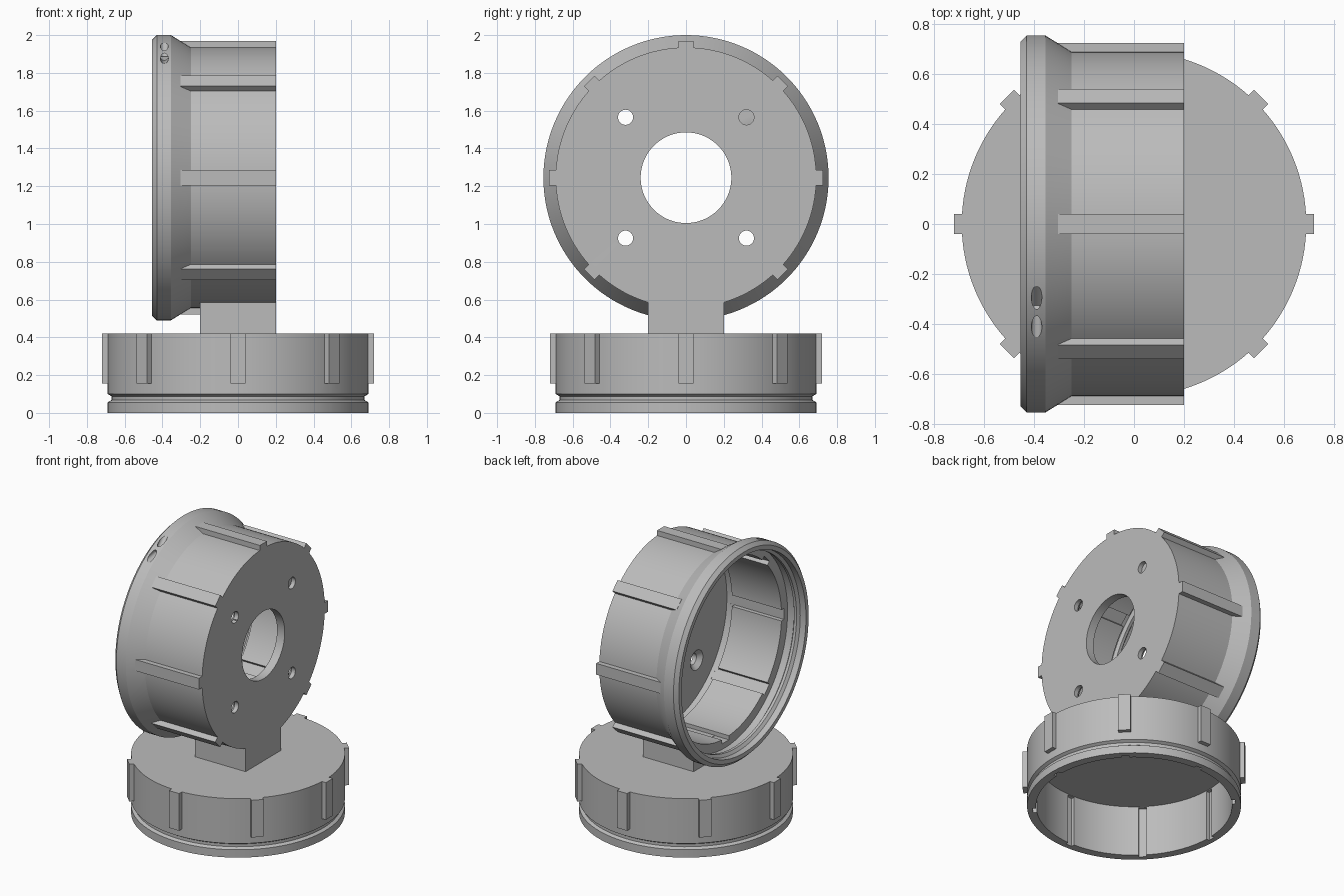
import bpy, bmesh, math
from mathutils import Matrix, Vector

cube = bpy.data.objects.get("Cube")
if cube:
    bpy.data.objects.remove(cube, do_unlink=True)

grey = bpy.data.materials.new("mid grey")
grey.use_nodes = True
grey.diffuse_color = (0.5, 0.5, 0.5, 1)
grey.node_tree.nodes["Principled BSDF"].inputs["Base Color"].default_value = (0.5, 0.5, 0.5, 1)

SEGS = 128
CENTRE = 1.245
# Local z of the housing becomes world x
TILT = Matrix.Translation((0, 0, CENTRE)) @ Matrix.Rotation(math.pi / 2, 4, 'Y')
FLAT = Matrix.Identity(4)


def finish(name, bm, matrix=FLAT):
    bmesh.ops.transform(bm, matrix=matrix, verts=bm.verts)
    bmesh.ops.recalc_face_normals(bm, faces=bm.faces)
    mesh = bpy.data.meshes.new(name)
    bm.to_mesh(mesh)
    bm.free()
    mesh.materials.append(grey)
    obj = bpy.data.objects.new(name, mesh)
    bpy.context.collection.objects.link(obj)
    return obj


def lathe(name, profile, matrix=FLAT, closed=True):
    """Turn (radius, height) points round z."""
    bm = bmesh.new()
    verts = [bm.verts.new((r, 0, h)) for r, h in profile]
    edges = [bm.edges.new(p) for p in zip(verts, verts[1:])]
    if closed:
        edges.append(bm.edges.new((verts[-1], verts[0])))
    bmesh.ops.spin(bm, geom=verts + edges, cent=(0, 0, 0), axis=(0, 0, 1),
                   angle=2 * math.pi, steps=SEGS, use_duplicate=False)
    bmesh.ops.remove_doubles(bm, verts=bm.verts, dist=1e-5)
    return finish(name, bm, matrix)


def add_box(bm, x, y, z, matrix=FLAT):
    size = Matrix.Diagonal((x[1] - x[0], y[1] - y[0], z[1] - z[0], 1))
    mid = Matrix.Translation((sum(x) / 2, sum(y) / 2, sum(z) / 2))
    bmesh.ops.create_cube(bm, size=1, matrix=matrix @ mid @ size)


def bars(name, radii, width, heights, matrix=FLAT):
    """Eight radial bars spaced evenly round z."""
    bm = bmesh.new()
    for i in range(8):
        add_box(bm, radii, (-width / 2, width / 2), heights,
                Matrix.Rotation(i * math.pi / 4, 4, 'Z'))
    return finish(name, bm, matrix)


def add_rod(bm, start, end, r1, r2=None):
    a, b = Vector(start), Vector(end)
    turn = (b - a).to_track_quat('Z', 'Y').to_matrix().to_4x4()
    bmesh.ops.create_cone(bm, cap_ends=True, segments=32, radius1=r1,
                          radius2=r1 if r2 is None else r2, depth=(b - a).length,
                          matrix=Matrix.Translation((a + b) / 2) @ turn)


def boolean(obj, tool, operation):
    mod = obj.modifiers.new(tool.name, 'BOOLEAN')
    mod.operation, mod.solver, mod.object = operation, 'EXACT', tool
    bpy.context.view_layer.objects.active = obj
    bpy.ops.object.modifier_apply(modifier=mod.name)
    bpy.data.objects.remove(tool, do_unlink=True)


def smooth(obj):
    bpy.ops.object.select_all(action='DESELECT')
    obj.select_set(True)
    bpy.context.view_layer.objects.active = obj
    bpy.ops.object.shade_smooth_by_angle(angle=math.radians(25))


# Base cup, open underneath, with a seal groove
base = lathe("base_cup", [
    (0, 0.42), (0.69, 0.42), (0.69, 0.10), (0.67, 0.088), (0.67, 0.068),
    (0.69, 0.056), (0.69, 0), (0.632, 0), (0.632, 0.36), (0, 0.36)], closed=False)
boolean(base, bars("base_ribs", (0.665, 0.72), 0.08, (0.155, 0.42)), 'UNION')
boolean(base, bars("base_slots", (0.5, 0.655), 0.05, (-0.1, 0.355)), 'DIFFERENCE')
smooth(base)

# Upright housing, open at -x, with flared rim and stepped mouth
housing = lathe("upright_housing", [
    (0.24, 0.2), (0.69, 0.2), (0.69, -0.25), (0.755, -0.355), (0.755, -0.43),
    (0.73, -0.455), (0.70, -0.455), (0.70, -0.41), (0.68, -0.395),
    (0.68, -0.375), (0.70, -0.36), (0.70, -0.31), (0.632, -0.31), (0.632, 0.08),
    (0.66, 0.08), (0.66, 0.14), (0.24, 0.14)], TILT)
boolean(housing, bars("housing_ribs", (0.67, 0.725), 0.08, (-0.305, 0.2), TILT), 'UNION')
boolean(housing, bars("housing_slots", (0.5, 0.66), 0.08, (-0.35, 0.11), TILT), 'DIFFERENCE')

# Countersunk screw holes in the housing plate
bm = bmesh.new()
for y in (-0.32, 0.32):
    for z in (CENTRE - 0.32, CENTRE + 0.32):
        add_rod(bm, (0.1, y, z), (0.3, y, z), 0.04)
boolean(housing, finish("screw_holes", bm), 'DIFFERENCE')
bm = bmesh.new()
for y in (-0.32, 0.32):
    for z in (CENTRE - 0.32, CENTRE + 0.32):
        add_rod(bm, (0.13, y, z), (0.17, y, z), 0.08, 0.04)
boolean(housing, finish("countersinks", bm), 'DIFFERENCE')


# Pair of slanted cord holes meeting inside the rim
def rim_point(degrees, radius):
    a = math.radians(degrees)
    return Vector((-0.39, -radius * math.sin(a), CENTRE + radius * math.cos(a)))


meeting = rim_point(28, 0.727)
for degrees in (22.7, 33.3):
    bm = bmesh.new()
    mouth = rim_point(degrees, 0.755)
    add_rod(bm, meeting, mouth + (mouth - meeting) * 1.5, 0.021)
    boolean(housing, finish("cord_hole", bm), 'DIFFERENCE')
smooth(housing)

# Square neck joining the housing to the base
bm = bmesh.new()
add_box(bm, (-0.2, 0.2), (-0.2, 0.2), (0.41, 0.587))
finish("neck", bm)
